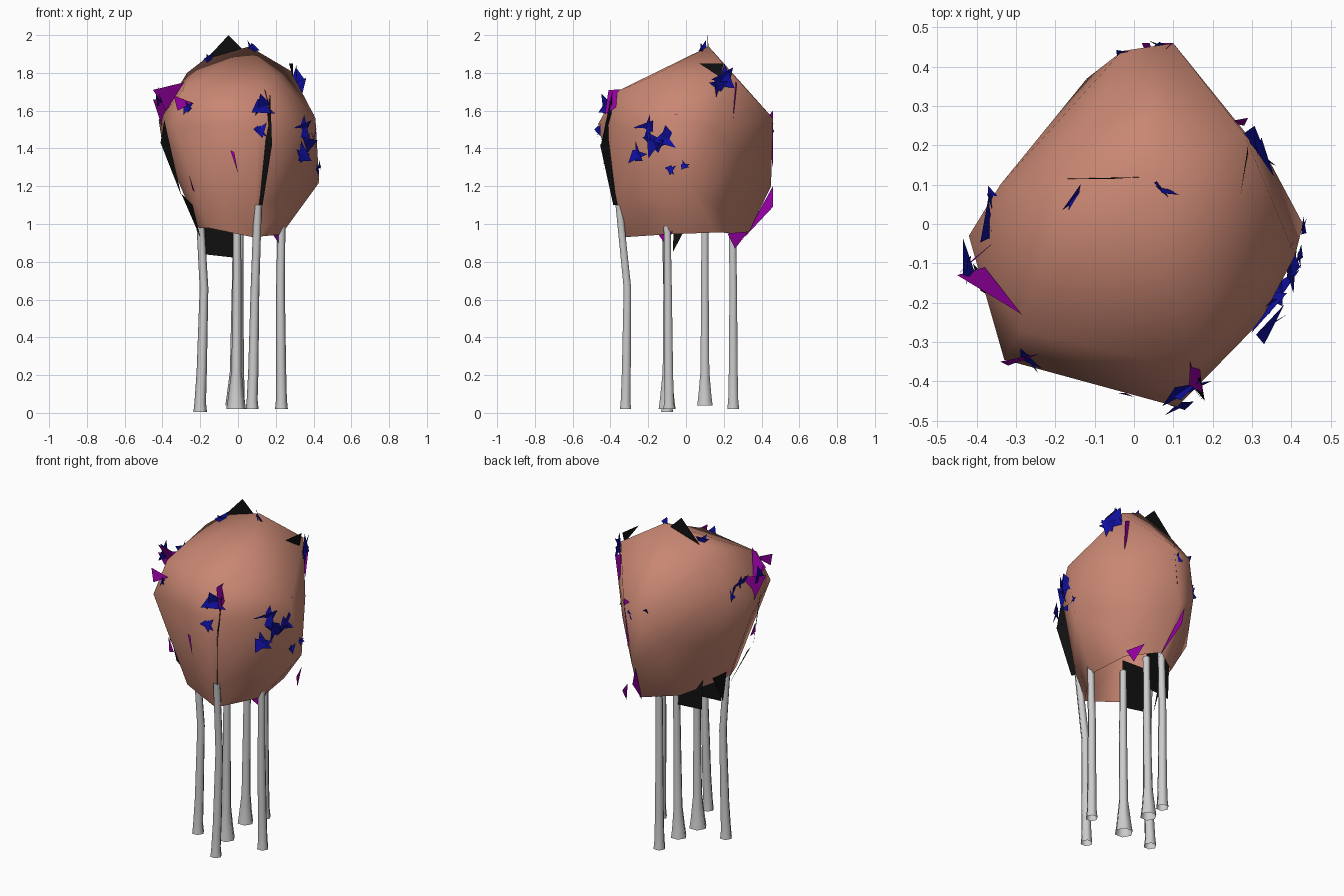
import bpy, bmesh, math
from mathutils import Vector


def material(name, rgb):
    m = bpy.data.materials.new(name)
    m.diffuse_color = (*rgb, 1)
    return m


CLAY = material("clay", (0.58, 0.24, 0.17))
BLUE = material("blue", (0.005, 0.005, 0.35))
PURPLE = material("purple", (0.3, 0.0, 0.36))
BLACK = material("black", (0.005, 0.005, 0.005))


def finish(bm, name, mat=None, smooth=False):
    me = bpy.data.meshes.new(name)
    bm.to_mesh(me)
    bm.free()
    ob = bpy.data.objects.new(name, me)
    bpy.context.collection.objects.link(ob)
    if mat:
        me.materials.append(mat)
    if smooth:
        for p in me.polygons:
            p.use_smooth = True
    return ob


# Canopy: faceted rounded shell, open underneath
rim = [(-.21, -.12, .98), (-.16, -.26, .98), (.08, -.33, .93), (.23, -.1, .945),
       (.2, .16, .955), (.08, .33, .95), (-.1, .2, .96)]
shell = [(.12, -.36, 1.1), (.43, 0, 1.22), (.05, .45, 1.2), (-.32, .07, 1.25),
         (-.4, -.05, 1.42), (-.33, -.345, 1.52), (.11, -.465, 1.53), (.32, -.25, 1.5),
         (.41, -.08, 1.56), (.1, .46, 1.56), (-.03, .44, 1.54), (-.12, .37, 1.36),
         (-.42, -.03, 1.55), (.35, .15, 1.5), (-.29, -.27, 1.71), (.14, -.37, 1.7),
         (-.34, .1, 1.62), (-.27, .08, 1.8), (.28, .23, 1.81), (-.18, .11, 1.87),
         (.06, .12, 1.94), (.2, -.18, 1.78)]
bm = bmesh.new()
for p in rim + shell:
    bm.verts.new(p)
bmesh.ops.convex_hull(bm, input=bm.verts[:])
loose = [v for v in bm.verts if not v.link_faces]
bmesh.ops.delete(bm, geom=loose, context='VERTS')
bmesh.ops.recalc_face_normals(bm, faces=bm.faces[:])
under = [f for f in bm.faces if all(v.co.z < 1.0 for v in f.verts)]
bmesh.ops.delete(bm, geom=under, context='FACES')
finish(bm, "canopy", CLAY, True)


# Legs: six-sided tubes that flare at the foot
def leg(name, path, foot, sides=6):
    bm = bmesh.new()
    radii = [foot, foot * .85, .027, .023, .021]
    rings = []
    for (x, y, z), r in zip(path, radii):
        rings.append([bm.verts.new((x + r * math.cos(i * math.tau / sides),
                                    y + r * math.sin(i * math.tau / sides), z))
                      for i in range(sides)])
    for a, b in zip(rings, rings[1:]):
        for i in range(sides):
            j = (i + 1) % sides
            bm.faces.new((a[i], a[j], b[j], b[i]))
    finish(bm, name, None, True)


# name, foot x/y, middle x/y, top x/y/z, foot height, foot radius
legs = [("front_leg", (.075, -.32), (.09, -.31), (.105, -.355, 1.1), .02, .034),
        ("right_leg", (.23, -.09), (.225, -.095), (.23, -.1, 1.0), .02, .034),
        ("left_leg", (-.2, -.1), (-.18, -.1), (-.2, -.11, 1.02), .005, .036),
        ("middle_leg", (-.01, -.1), (-.005, -.1), (-.005, -.1, 1.05), .02, .052),
        ("rear_middle_leg", (-.02, .1), (-.01, .1), (-.005, .1, 1.05), .04, .047),
        ("rear_leg", (.005, .25), (.005, .25), (.01, .245, 1.05), .02, .036)]
for name, f, m, t, z0, r in legs:
    leg(name, [(*f, z0), (*f, z0 + .05), (f[0] * .6 + m[0] * .4, f[1] * .6 + m[1] * .4, .22),
               (*m, .66), t], r)


# Flat pieces grouped by colour
def panels(name, mat, polys):
    bm = bmesh.new()
    for poly in polys:
        bm.faces.new([bm.verts.new(p) for p in poly])
    finish(bm, name, mat)


panels("dark_panels", BLACK, [
    [(-.2, -.09, 1.12), (-.18, -.08, .84), (0, -.1, .82), (0, -.1, 1.12)],
    [(-.18, .09, 1.12), (-.17, .09, .85), (-.02, .11, .85), (0, .1, 1.12)],
    [(-.18, .115, 1.86), (-.05, .115, 2.0), (.03, .12, 1.92)],
    [(.1, -.35, 1.1), (.13, -.385, 1.1), (.18, -.455, 1.42), (.14, -.4, 1.45)],
    [(.14, -.4, 1.45), (.18, -.45, 1.42), (.17, -.39, 1.7)],
    [(-.41, -.1, 1.43), (-.39, -.17, 1.55), (-.3, -.22, 1.15)],
    [(-.3, -.2, 1.16), (-.24, -.25, 1.1), (-.2, -.13, .93)],
    [(-.24, -.06, 1.1), (-.19, .05, 1.08), (-.2, -.07, .85)],
    [(.27, .07, 1.85), (.29, .2, 1.85), (.29, .18, 1.78)]])

panels("purple_panels", PURPLE, [
    [(-.45, -.13, 1.71), (-.285, -.23, 1.75), (-.38, -.11, 1.6)],
    [(-.45, -.13, 1.66), (-.36, -.05, 1.66), (-.39, -.07, 1.48)],
    [(.15, -.22, 1.715), (.14, -.41, 1.71), (.175, -.43, 1.58)],
    [(.3, -.19, 1.61), (.41, -.04, 1.58), (.31, -.2, 1.58)],
    [(.235, .26, 1.76), (.29, .27, 1.74), (.28, .25, 1.56)],
    [(.1, .46, 1.6), (.07, .46, 1.3), (.05, .42, 1.55)],
    [(.02, .46, 1.2), (.04, .46, 1.09), (.08, .31, .93)],
    [(.18, -.15, .95), (.25, -.05, 1.03), (.23, -.1, .88)],
    [(.24, .22, .95), (.2, .33, .96), (.22, .26, .87)],
    [(-.34, -.35, 1.68), (-.24, -.33, 1.64), (-.32, -.36, 1.6)],
    [(-.04, -.43, 1.39), (0, -.44, 1.27), (-.02, -.43, 1.38)],
    [(-.26, -.3, 1.26), (-.23, -.29, 1.17), (-.24, -.32, 1.18)]])

# Blue leaf cards: small crossed triangles poking out of the canopy
leaf_spots = [(.34, -.26, 1.37, .07), (.34, -.21, 1.5, .08), (.37, -.17, 1.42, .08),
              (.4, -.1, 1.45, .08), (.42, -.08, 1.29, .035), (.43, -.01, 1.31, .03),
              (.31, .2, 1.77, .08), (.33, .17, 1.73, .06), (.13, -.42, 1.62, .08),
              (.12, -.46, 1.5, .05), (-.27, -.34, 1.62, .05), (-.42, -.1, 1.66, .07),
              (-.37, 0, 1.64, .07), (-.36, .05, 1.6, .06), (.07, .09, 1.93, .05),
              (-.15, .07, 1.87, .05), (.07, .45, 1.5, .04), (-.02, .43, 1.53, .045)]
bm = bmesh.new()
for k, (x, y, z, s) in enumerate(leaf_spots):
    c = Vector((x, y, z))
    out = Vector((x, y, 0)).normalized()
    side = Vector((-out.y, out.x, 0))
    for n in range(2):
        a = k * 1.3 + n * 1.7
        u = side * math.cos(a) + Vector((0, 0, 1)) * math.sin(a)
        w = (u.cross(out) * .7 + out * .3) * s
        bm.faces.new([bm.verts.new(p) for p in (c + u * s, c - u * s * .6 + w, c - u * s * .5 - w * .5)])
finish(bm, "leaf_cards", BLUE)
